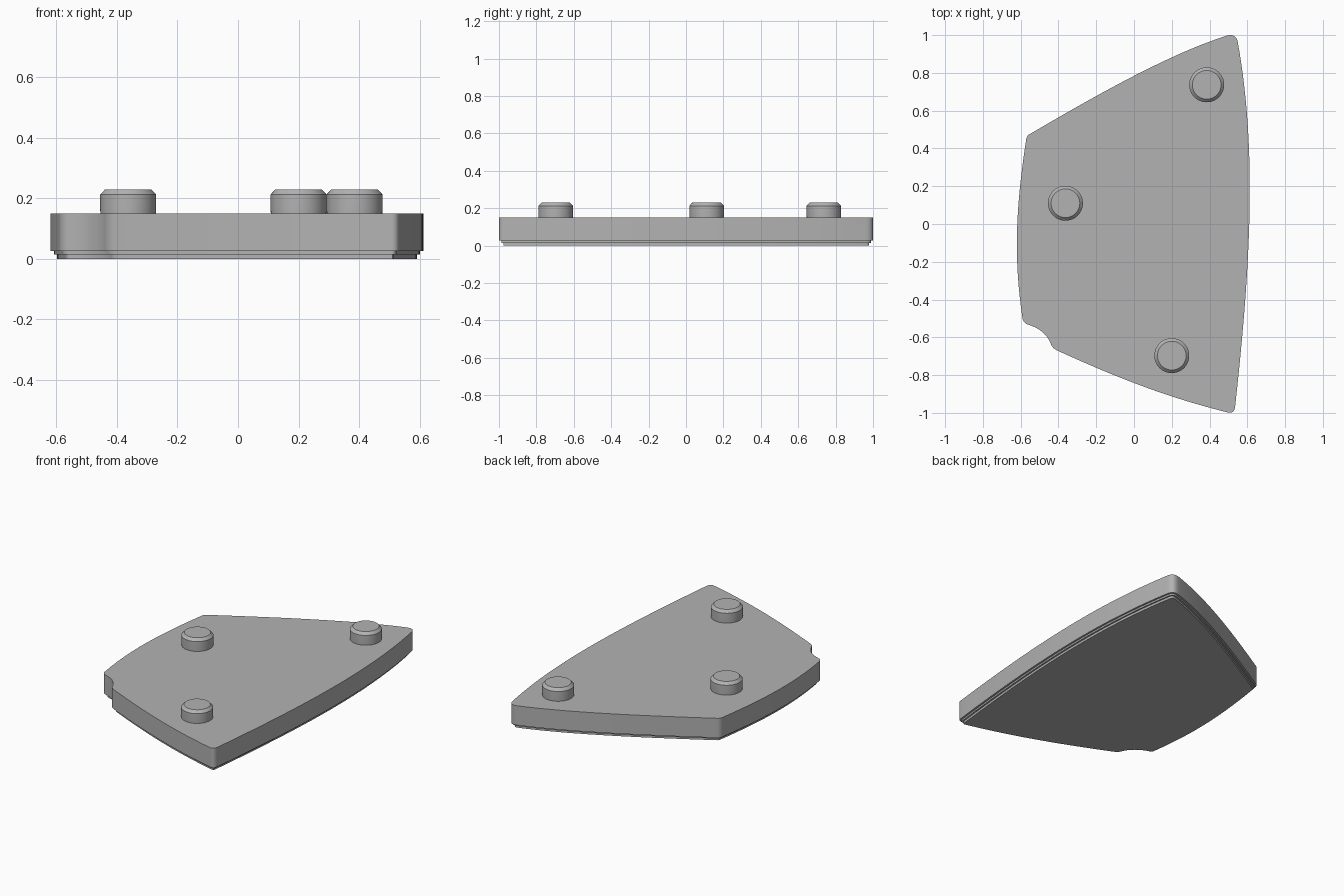
import bpy, bmesh, math
from mathutils import Vector

cube = bpy.data.objects.get("Cube")
if cube:
    bpy.data.objects.remove(cube, do_unlink=True)

grey = bpy.data.materials.new("light_grey")
grey.use_nodes = True
colour = (0.45, 0.45, 0.45, 1)
grey.diffuse_color = colour
grey.node_tree.nodes["Principled BSDF"].inputs["Base Color"].default_value = colour


def bezier(points, steps):
    """Sample a Bezier of any degree, leaving out its last point."""
    n = len(points) - 1
    return [sum((Vector(p) * math.comb(n, k) * (1 - t) ** (n - k) * t ** k
                 for k, p in enumerate(points)), Vector((0, 0)))
            for t in (i / steps for i in range(steps))]


def offset(loop, d):
    """Move a counter-clockwise outline inwards by d."""
    result = []
    for i, p in enumerate(loop):
        a = (p - loop[i - 1]).normalized()
        b = (loop[(i + 1) % len(loop)] - p).normalized()
        n = Vector((-a.y - b.y, a.x + b.x)).normalized()
        result.append(p + n * d / max(0.5, n.dot(Vector((-a.y, a.x)))))
    return result


def loft(name, rings, location=(0, 0, 0)):
    """Bridge stacked (outline, height) rings and cap both ends."""
    bm = bmesh.new()
    rows = [[bm.verts.new((p.x, p.y, z)) for p in loop] for loop, z in rings]
    for low, high in zip(rows, rows[1:]):
        for i in range(len(low)):
            bm.faces.new((low[i - 1], low[i], high[i], high[i - 1]))
    bm.faces.new(rows[0][::-1])
    bm.faces.new(rows[-1])
    bmesh.ops.recalc_face_normals(bm, faces=bm.faces)
    mesh = bpy.data.meshes.new(name)
    bm.to_mesh(mesh)
    bm.free()
    mesh.materials.append(grey)
    ob = bpy.data.objects.new(name, mesh)
    ob.location = location
    bpy.context.collection.objects.link(ob)
    bpy.ops.object.select_all(action='DESELECT')
    ob.select_set(True)
    bpy.context.view_layer.objects.active = ob
    bpy.ops.object.shade_smooth_by_angle(angle=math.radians(30))


# Plate outline, counter-clockwise: curved edges joined by rounded corners
edges = [
    [(0.535, -0.97), (0.62, -0.2), (0.65, 0.4), (0.55, 0.96)],     # left side
    [(0.55, 0.96), (0.542, 1.012), (0.49, 0.997)],
    [(0.49, 0.997), (0.19, 0.9), (-0.17, 0.7), (-0.55, 0.477)],    # back
    [(-0.55, 0.477), (-0.57, 0.468), (-0.572, 0.44)],
    [(-0.572, 0.44), (-0.63, 0.06), (-0.635, -0.2), (-0.59, -0.5)],  # right side
    [(-0.59, -0.5), (-0.586, -0.525), (-0.56, -0.533)],
    [(-0.56, -0.533), (-0.47, -0.56), (-0.44, -0.635)],            # notch
    [(-0.44, -0.635), (-0.432, -0.657), (-0.41, -0.668)],
    [(-0.41, -0.668), (-0.1, -0.81), (0.18, -0.92), (0.495, -0.997)],  # front
    [(0.495, -0.997), (0.53, -1.007), (0.535, -0.97)],
]
outline = [p for e in edges for p in bezier(e, 24 if len(e) == 4 else 8)]

# Plate with two shallow steps under its rim
steps = [(0.022, 0), (0.022, 0.015), (0.012, 0.015), (0.012, 0.026), (0, 0.026), (0, 0.15)]
loft("plate", [(offset(outline, d), z) for d, z in steps])


def circle(r, n=48):
    return [Vector((r * math.cos(a), r * math.sin(a)))
            for a in (2 * math.pi * i / n for i in range(n))]


# Chamfered pegs on top
peg_profile = [(0.0915, 0.148), (0.0925, 0.165), (0.0925, 0.213), (0.076, 0.23)]
for name, x, y in (("back_peg", 0.385, 0.737), ("middle_peg", -0.363, 0.11),
                   ("front_peg", 0.2, -0.697)):
    loft(name, [(circle(r), z) for r, z in peg_profile], (x, y, 0))
